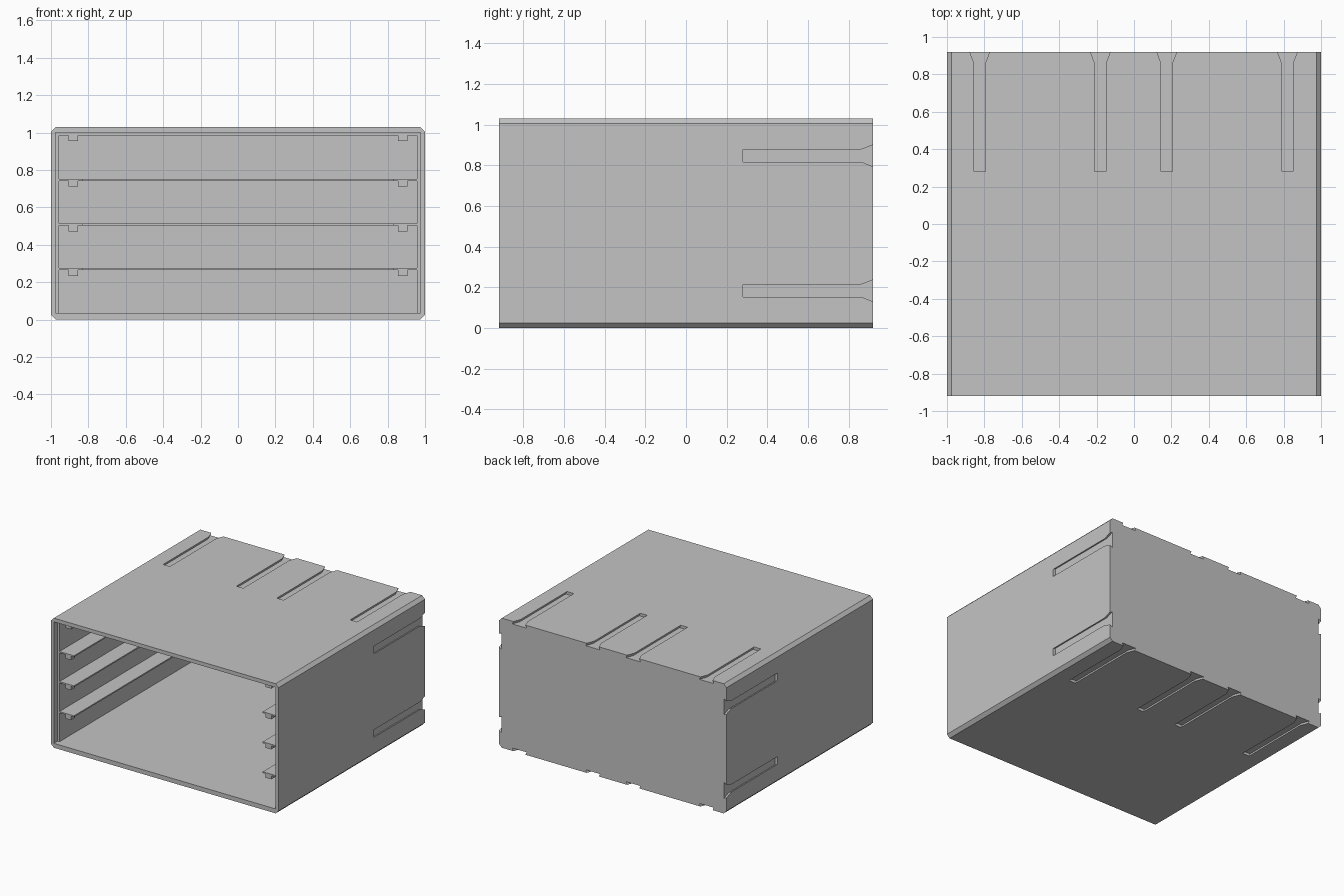
import bpy
import bmesh

cube = bpy.data.objects.get("Cube")
if cube:
    bpy.data.objects.remove(cube, do_unlink=True)

HEIGHT = 1.03
BACK = 0.92
CAVITY_BACK = 0.88
LIP = -0.875          # where the front rebate ends

grey = bpy.data.materials.new("light grey plastic")
grey.use_nodes = True
colour = (0.55, 0.55, 0.55, 1)
grey.diffuse_color = colour
grey.node_tree.nodes["Principled BSDF"].inputs["Base Color"].default_value = colour


def loft(name, rings):
    """Closed solid through rings of 3D points that all have the same count."""
    bm = bmesh.new()
    loops = [[bm.verts.new(p) for p in ring] for ring in rings]
    n = len(loops[0])
    for a, b in zip(loops, loops[1:]):
        for i in range(n):
            j = (i + 1) % n
            bm.faces.new((a[i], a[j], b[j], b[i]))
    bm.faces.new(loops[0][::-1])
    bm.faces.new(loops[-1])
    bmesh.ops.recalc_face_normals(bm, faces=bm.faces)
    mesh = bpy.data.meshes.new(name)
    bm.to_mesh(mesh)
    bm.free()
    mesh.materials.append(grey)
    obj = bpy.data.objects.new(name, mesh)
    bpy.context.collection.objects.link(obj)
    return obj


def box(name, x0, x1, y0, y1, z0, z1):
    plan = [(x0, y0), (x1, y0), (x1, y1), (x0, y1)]
    return loft(name, [[(x, y, z) for x, y in plan] for z in (z0, z1)])


def cut(target, cutter):
    cutter.hide_render = True
    mod = target.modifiers.new("cut", 'BOOLEAN')
    mod.operation = 'DIFFERENCE'
    mod.solver = 'EXACT'
    mod.object = cutter
    bpy.context.view_layer.objects.active = target
    bpy.ops.object.modifier_apply(modifier=mod.name)
    bpy.data.objects.remove(cutter, do_unlink=True)


def groove(centre, place):
    """Dovetail slot that flares open at the back; place maps (across, y, out)."""
    rings = []
    for out, extra in ((-0.022, 0.01), (0, 0), (0.02, 0)):
        w, f = 0.03 + extra, 0.053 + extra
        plan = [(-w, 0.28), (w, 0.28), (w, 0.86), (f, BACK), (f, 0.95),
                (-f, 0.95), (-f, BACK), (-w, 0.86)]
        rings.append([place(centre + a, y, out) for a, y in plan])
    return loft("groove_cutter", rings)


# Outer shell with chamfered long edges
c = 0.025
profile = [(-1 + c, 0), (1 - c, 0), (1, c), (1, HEIGHT - c),
           (1 - c, HEIGHT), (-1 + c, HEIGHT), (-1, HEIGHT - c), (-1, c)]
shell = loft("cabinet_shell", [[(x, y, z) for x, z in profile] for y in (-BACK, BACK)])

# Cavity and the shallow rebate around its mouth
cut(shell, box("cavity_cutter", -0.957, 0.957, -1, CAVITY_BACK, 0.035, 0.985))
cut(shell, box("rebate_cutter", -0.975, 0.975, -1, LIP, 0.035, 1.0))

# Connector grooves: top and bottom, then both sides
for x in (-0.825, -0.18, 0.175, 0.82):
    cut(shell, groove(x, lambda a, y, o: (a, y, HEIGHT + o)))
    cut(shell, groove(x, lambda a, y, o: (a, y, -o)))
for z in (0.183, 0.847):
    for s in (-1, 1):
        cut(shell, groove(z, lambda a, y, o, s=s: (s * (1 + o), y, a)))

# U-shaped drawer ledges around the sides and back
ledge = [(-0.965, LIP), (-0.83, LIP), (-0.83, 0.75), (0.83, 0.75),
         (0.83, LIP), (0.965, LIP), (0.965, 0.89), (-0.965, 0.89)]
ledge_tops = (0.275, 0.513, 0.752)
for i, top in enumerate(ledge_tops):
    loft(f"drawer_ledge_{i + 1}",
         [[(x, y, z) for x, y in ledge] for z in (top - 0.011, top)])

# Drawer stops hanging below each ledge and the ceiling
for i, under in enumerate([t - 0.011 for t in ledge_tops] + [0.985]):
    for side, s in (("right", -1), ("left", 1)):
        x0, x1 = sorted((s * 0.855, s * 0.905))
        box(f"drawer_stop_{side}_{i + 1}", x0, x1, LIP, LIP + 0.05,
            under - 0.03, under + 0.004)
